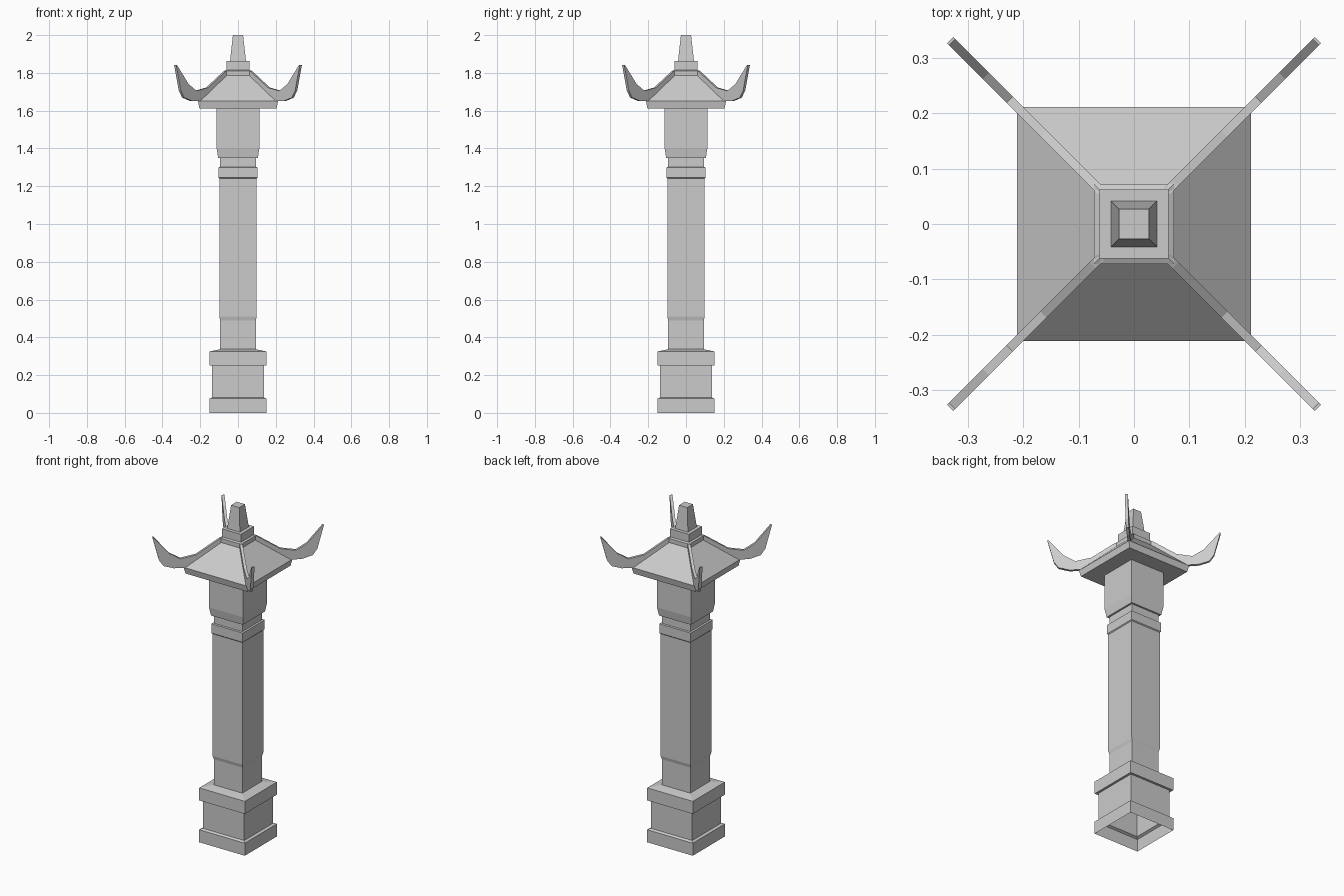
import bpy
import bmesh
from math import pi, cos, sin, sqrt

cube = bpy.data.objects.get("Cube")
if cube:
    bpy.data.objects.remove(cube, do_unlink=True)

stone = bpy.data.materials.new("grey stone")
stone.use_nodes = True
GREY = (0.6, 0.6, 0.6, 1)
stone.diffuse_color = GREY
stone.node_tree.nodes["Principled BSDF"].inputs["Base Color"].default_value = GREY


def finish(name, bm):
    mesh = bpy.data.meshes.new(name)
    bm.to_mesh(mesh)
    bm.free()
    mesh.materials.append(stone)
    obj = bpy.data.objects.new(name, mesh)
    bpy.context.collection.objects.link(obj)
    return obj


def square_loft(name, profile, bottom=False, top=True):
    """Stack square rings given as (half width, height)."""
    bm = bmesh.new()
    rings = [[bm.verts.new((sx * w, sy * w, z))
              for sx, sy in ((-1, -1), (1, -1), (1, 1), (-1, 1))]
             for w, z in profile]
    for low, high in zip(rings, rings[1:]):
        for i in range(4):
            j = (i + 1) % 4
            bm.faces.new((low[i], low[j], high[j], high[i]))
    if bottom:
        bm.faces.new(rings[0][::-1])
    if top:
        bm.faces.new(rings[-1])
    return finish(name, bm)


# Hollow pedestal, open underneath
square_loft("pedestal", [
    (0.151, 0), (0.151, 0.075), (0.137, 0.082), (0.137, 0.25),
    (0.151, 0.25), (0.151, 0.325), (0.094, 0.337)], top=False)

# Shaft with its upper band and neck
square_loft("shaft", [
    (0.094, 0.337), (0.094, 0.49), (0.099, 0.51), (0.099, 1.24),
    (0.104, 1.245), (0.104, 1.30), (0.094, 1.302), (0.094, 1.35)],
    top=False)

# Head block flaring out below the roof
square_loft("head_block", [
    (0.094, 1.35), (0.105, 1.35), (0.113, 1.40), (0.113, 1.615)], top=False)

# Hipped roof with a flat soffit and eave band
square_loft("roof", [
    (0.113, 1.612), (0.204, 1.612), (0.212, 1.65), (0.072, 1.785)], top=False)

# Roof cap and finial
square_loft("roof_cap", [
    (0.072, 1.785), (0.072, 1.81), (0.062, 1.815), (0.062, 1.863)])
square_loft("finial", [(0.042, 1.863), (0.027, 2.0)])

# Upturned ridge blades: (offset along x and y, height)
blade = [(0.06, 1.815), (0.075, 1.805), (0.164, 1.722), (0.225, 1.705),
         (0.268, 1.742), (0.329, 1.843), (0.333, 1.843), (0.308, 1.706),
         (0.29, 1.669), (0.25, 1.652), (0.20, 1.65), (0.06, 1.775)]
HALF = 0.008
for k, corner in enumerate(("back_left", "back_right", "front_right", "front_left")):
    a = pi / 4 + k * pi / 2
    bm = bmesh.new()
    sides = [[bm.verts.new((d * sqrt(2) * cos(a) - s * sin(a),
                            d * sqrt(2) * sin(a) + s * cos(a), z))
              for d, z in blade] for s in (-HALF, HALF)]
    left, right = sides
    bm.faces.new(left)
    bm.faces.new(right[::-1])
    for i in range(len(blade)):
        j = (i + 1) % len(blade)
        bm.faces.new((left[j], left[i], right[i], right[j]))
    bmesh.ops.recalc_face_normals(bm, faces=bm.faces[:])
    bmesh.ops.triangulate(bm, faces=[f for f in bm.faces if len(f.verts) > 4])
    finish("ridge_blade_" + corner, bm)
